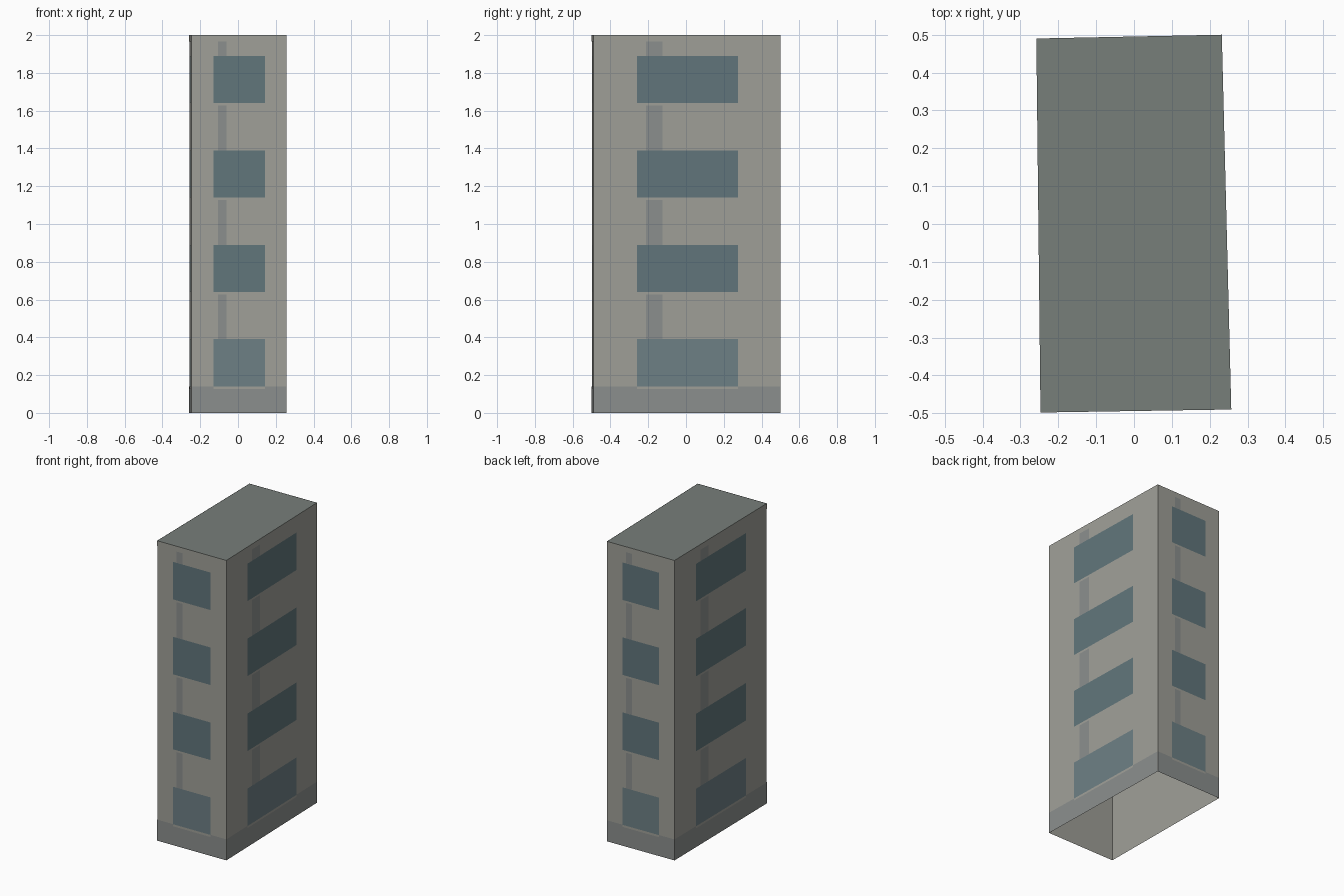
import bpy
import bmesh
from mathutils import Vector

if "Cube" in bpy.data.objects:
    bpy.data.objects.remove(bpy.data.objects["Cube"])

# Slightly skewed footprint, counter-clockwise from the front left corner
CORNERS = [Vector(p) for p in ((-0.247, -0.498), (0.257, -0.49), (0.232, 0.5), (-0.258, 0.49))]
H = 2.0


def material(name, rgb):
    m = bpy.data.materials.new(name)
    m.diffuse_color = (*rgb, 1)
    m.use_nodes = True
    m.node_tree.nodes["Principled BSDF"].inputs["Base Color"].default_value = m.diffuse_color
    return m


wall_mat = material("wall", (0.35, 0.35, 0.315))
roof_mat = material("roof", (0.185, 0.21, 0.195))
base_mat = material("plinth", (0.26, 0.275, 0.27))
glass_mat = material("glass", (0.12, 0.18, 0.20))
low_glass_mat = material("ground_glass", (0.155, 0.215, 0.235))
strip_mat = material("strip", (0.26, 0.275, 0.27))


def make_object(name, quads, mat):
    bm = bmesh.new()
    for q in quads:
        bm.faces.new([bm.verts.new(v) for v in q])
    bmesh.ops.remove_doubles(bm, verts=bm.verts, dist=1e-5)
    me = bpy.data.meshes.new(name)
    bm.to_mesh(me)
    bm.free()
    me.materials.append(mat)
    ob = bpy.data.objects.new(name, me)
    bpy.context.collection.objects.link(ob)
    return ob


def panels(u0, u1, spans, offset):
    """Quads on all four walls: u runs along each wall, spans are z ranges."""
    quads = []
    for i in range(4):
        a, b = CORNERS[i], CORNERS[(i + 1) % 4]
        d = (b - a).normalized()
        n = Vector((d.y, -d.x)) * offset
        p, q = a.lerp(b, u0) + n, a.lerp(b, u1) + n
        for z0, z1 in spans:
            quads.append([(p.x, p.y, z0), (q.x, q.y, z0), (q.x, q.y, z1), (p.x, p.y, z1)])
    return quads


# Shell, open underneath
make_object("walls", panels(0, 1, [(0, H)], 0), wall_mat)
make_object("roof", [[(c.x, c.y, H) for c in CORNERS]], roof_mat)

# Thin bands at the foot and the top edge
make_object("plinth_band", panels(0, 1, [(0, 0.14)], 0.001), base_mat)
make_object("parapet_band", panels(0, 1, [(1.965, H)], 0.001), wall_mat)

# Four storeys of windows, the lowest in a lighter glass
floors = [0.14 + 0.5 * i for i in range(4)]
make_object("ground_windows", panels(0.232, 0.774, [(0.14, 0.39)], 0.002), low_glass_mat)
make_object("upper_windows", panels(0.232, 0.774, [(z, z + 0.25) for z in floors[1:]], 0.002), glass_mat)
make_object("window_sills", panels(0.232, 0.774, [(0.126, 0.14)], 0.002), wall_mat)

# Vertical strips between the windows
make_object("wall_strips", panels(0.28, 0.368,
            [(z + 0.25, min(z + 0.487, 1.965)) for z in floors], 0.0015), strip_mat)
